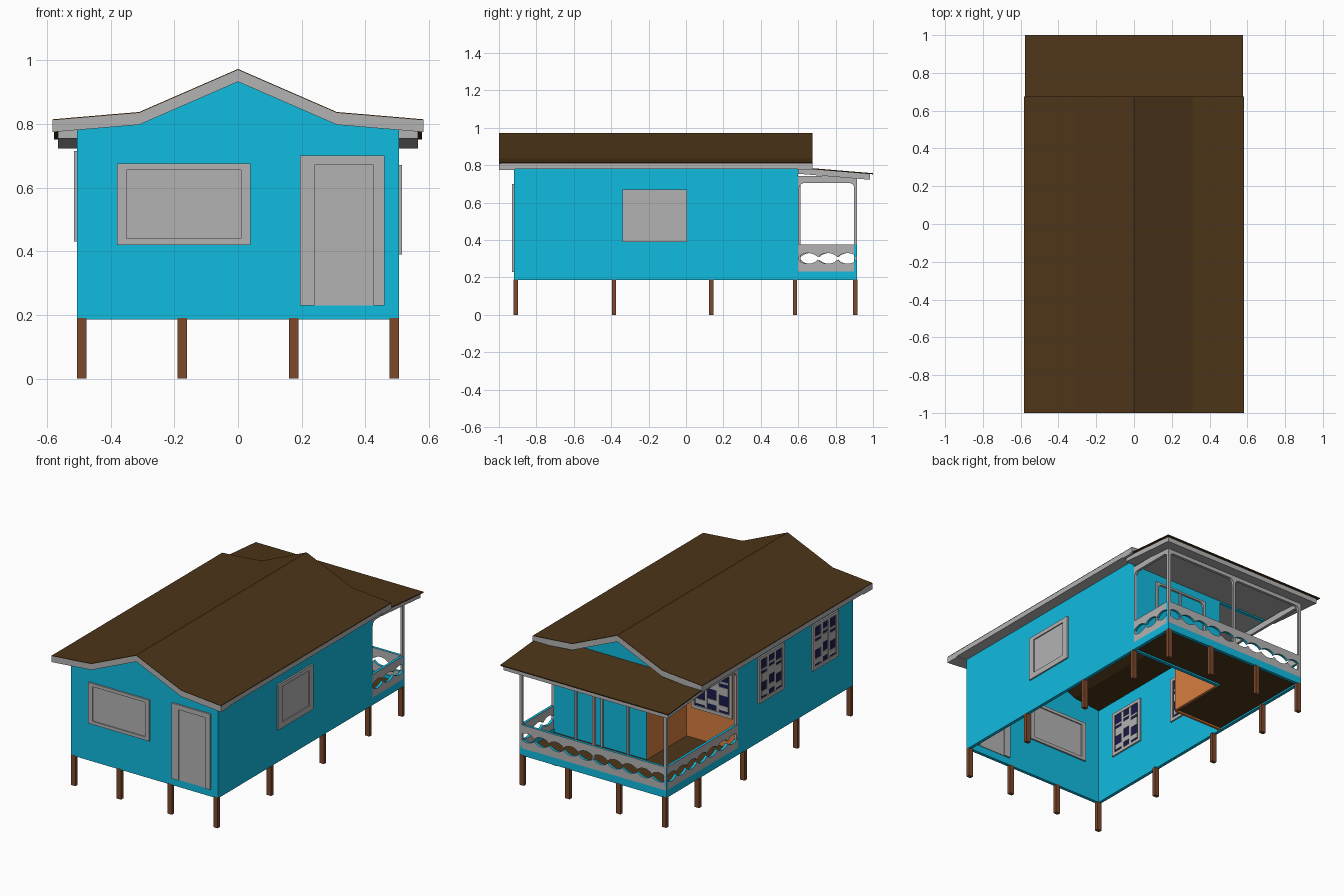
import bpy, bmesh, math

if "Cube" in bpy.data.objects:
    bpy.data.objects.remove(bpy.data.objects["Cube"])


def material(name, rgb):
    m = bpy.data.materials.new(name)
    m.diffuse_color = (*rgb, 1)
    m.use_nodes = True
    m.node_tree.nodes["Principled BSDF"].inputs["Base Color"].default_value = m.diffuse_color
    return m


CYAN = material("cyan paint", (0.005, 0.5, 0.74))
BROWN = material("dark brown", (0.075, 0.036, 0.01))
WOOD = material("stilt wood", (0.2, 0.065, 0.025))
ORANGE = material("orange paint", (0.68, 0.21, 0.05))
NAVY = material("navy glass", (0.01, 0.01, 0.07))
GREY = material("grey", (0.45, 0.45, 0.45))


def finish(name, bm, mats):
    bmesh.ops.recalc_face_normals(bm, faces=bm.faces)
    me = bpy.data.meshes.new(name)
    bm.to_mesh(me)
    bm.free()
    for m in mats:
        me.materials.append(m)
    ob = bpy.data.objects.new(name, me)
    bpy.context.collection.objects.link(ob)
    return ob


def place(axis, u, v, w):
    return {"x": (w, u, v), "y": (u, w, v), "z": (u, v, w)}[axis]


def add_prism(bm, axis, pts, a, b):
    lo = [bm.verts.new(place(axis, u, v, a)) for u, v in pts]
    hi = [bm.verts.new(place(axis, u, v, b)) for u, v in pts]
    bm.faces.new(lo)
    bm.faces.new(hi)
    for i in range(len(pts)):
        j = (i + 1) % len(pts)
        bm.faces.new((lo[i], lo[j], hi[j], hi[i])).material_index = 1


def prism(name, axis, pts, a, b, mat, edge=None):
    bm = bmesh.new()
    add_prism(bm, axis, pts, a, b)
    return finish(name, bm, [mat, edge or mat])


def rect(u0, u1, v0, v1):
    return [(u0, v0), (u1, v0), (u1, v1), (u0, v1)]


def layer(pts, d1, d2):
    return [(u, v - d1) for u, v in pts] + [(u, v - d2) for u, v in reversed(pts)]


def rects(name, axis, items, a, b, mat):
    bm = bmesh.new()
    for r in items:
        add_prism(bm, axis, rect(*r), a, b)
    return finish(name, bm, [mat, mat])


W, T = 0.505, 0.02            # half width, wall thickness
Y0, YB, Y1 = -0.92, 0.60, 0.915  # front wall, back wall, porch edge
XI, YI = -0.15, 0.21          # corner of the porch recess
Z0, ZT = 0.185, 0.80

# Stilts around the edge
stilt_x = (-0.49, -0.175, 0.175, 0.49)
stilt_y = (-0.91, -0.385, 0.135, 0.582, 0.905)
rects("stilts", "z",
      [(x - 0.015, x + 0.015, y - 0.011, y + 0.011)
       for x in stilt_x for y in stilt_y
       if abs(x) > 0.4 or y in (stilt_y[0], stilt_y[-1])],
      0, Z0 + 0.005, WOOD)

# Walls
gable_top = [(W, ZT), (0.31, 0.82), (0, 0.95), (-0.31, 0.82), (-W, ZT)]
prism("front_wall", "y", [(-W, Z0), (W, Z0)] + gable_top, Y0, Y0 + T, CYAN)
prism("back_wall", "y", [(-W, 0.745), (XI, 0.745), (XI, Z0), (W, Z0)] + gable_top,
      YB - T, YB, CYAN)
prism("right_wall", "x", rect(Y0, YB, Z0, ZT), W - T, W, CYAN)
prism("left_wall", "x", [(Y0, Z0), (YI, Z0), (YI, 0.745), (YB, 0.745), (YB, ZT), (Y0, ZT)],
      -W, -W + T, CYAN)
prism("recess_side_wall", "x", rect(YI, YB - 0.001, Z0, 0.79), XI - 0.002, XI + 0.015, ORANGE)
prism("recess_back_wall", "y", rect(-W + T, XI, Z0, 0.79), YI - 0.015, YI, ORANGE)
prism("recess_ceiling", "z", rect(-W + T, XI, YI, YB), 0.745, 0.752, GREY)

# Porch floor and edge beams
prism("porch_floor", "z",
      [(-W + 0.005, YI), (XI, YI), (XI, YB), (W - 0.005, YB),
       (W - 0.005, Y1 - 0.005), (-W + 0.005, Y1 - 0.005)], 0.195, 0.21, BROWN)
prism("floor_beam_back", "y", rect(-W, W, Z0, 0.232), Y1 - T, Y1, CYAN)
prism("floor_beam_left", "x", rect(YI, Y1, Z0, 0.232), -W, -W + T, CYAN)
prism("floor_beam_right", "x", rect(YB, Y1, Z0, 0.232), W - T, W, CYAN)


# Scalloped railings: two boards with wavy facing edges
def railing(name, axis, u0, u1, a, b):
    n = max(1, round((u1 - u0) / 0.1))
    steps = n * 8
    us = [u0 + (u1 - u0) * i / steps for i in range(steps + 1)]
    wave = [0.022 * abs(math.sin(math.pi * i / 8)) ** 0.7 for i in range(steps + 1)]
    upper = [(u, 0.308 + w) for u, w in zip(us, wave)] + [(u1, 0.375), (u0, 0.375)]
    lower = [(u, 0.295 - w) for u, w in zip(us, wave)] + [(u1, 0.23), (u0, 0.23)]
    bm = bmesh.new()
    add_prism(bm, axis, upper, a, b)
    add_prism(bm, axis, lower, a, b)
    finish(name, bm, [GREY, CYAN])


railing("railing_back", "y", -W, W, Y1 - 0.016, Y1)
railing("railing_left", "x", YI, Y1, -W, -W + 0.016)
railing("railing_right", "x", YB, Y1, W - 0.016, W)


# Porch posts joined by a header with rounded corners
def arch(name, axis, u0, u1, a, b, z0=0.23, z1=0.742, zi=0.705, p=0.014, r=0.03):
    pts = [(u1, z0), (u1, z1), (u0, z1), (u0, z0), (u0 + p, z0)]
    for i in range(6):
        t = math.pi - math.pi / 2 * i / 5
        pts.append((u0 + p + r + r * math.cos(t), zi - r + r * math.sin(t)))
    for i in range(6):
        t = math.pi / 2 * (1 - i / 5)
        pts.append((u1 - p - r + r * math.cos(t), zi - r + r * math.sin(t)))
    pts.append((u1 - p, z0))
    prism(name, axis, pts, a, b, GREY)


arch("porch_frame_back_a", "y", -W, 0.007, Y1 - 0.018, Y1 - 0.001)
arch("porch_frame_back_b", "y", -0.007, W, Y1 - 0.018, Y1 - 0.001)
arch("porch_frame_left", "x", YI, Y1, -W + 0.001, -W + 0.018)
arch("porch_frame_right", "x", YB - 0.01, Y1, W - 0.018, W - 0.001)
arch("back_door_frame", "y", -0.03, 0.34, YB, YB + 0.012, z0=0.21, z1=0.70, zi=0.688, p=0.012)
rects("back_door_mullion", "y", [(0.149, 0.161, 0.21, 0.69)], YB, YB + 0.008, GREY)

# Main roof: brown covering with grey trim below the overhangs only
prof = [(-0.582, 0.814), (-0.31, 0.837), (0, 0.972), (0.31, 0.837), (0.582, 0.814)]
prism("roof_covering", "y", layer(prof, 0, 0.007), -1.0, 0.675, BROWN)
prism("roof_trim_front", "y", layer(prof, 0.003, 0.04), -1.0005, Y0 + 0.005, GREY)
prism("roof_trim_back", "y", layer(prof, 0.003, 0.04), YB - 0.005, 0.6755, GREY)
for name, s in (("left", -1), ("right", 1)):
    eave = [(s * 0.5, 0.821), (s * 0.5825, 0.814)]
    prism("eave_trim_" + name, "y", layer(eave, 0.005, 0.034), -0.99, 0.67, GREY)

# Porch roof
shed = [(YB, 0.790), (1.0, 0.757)]
prism("porch_roof_covering", "x", layer(shed, 0, 0.006), -0.578, 0.578, BROWN)
prism("porch_roof_trim", "x", layer([(YB, 0.790), (0.985, 0.758)], 0.006, 0.036),
      -0.565, 0.565, GREY)


# Windows and doors: frame ring around a panel, showing on both wall faces
def window(name, axis, wall, out, u, z, iu, iz, pane=GREY, bars=()):
    (u0, u1), (z0, z1), (a0, a1), (b0, b1) = u, z, iu, iz
    ring = [(u0, a0, z0, z1), (a1, u1, z0, z1), (a0, a1, b1, z1)]
    if b0 > z0:
        ring.append((a0, a1, z0, b0))
    rects(name + "_frame", axis, ring, wall + out * 0.01, wall - out * (T + 0.01), GREY)
    prism(name + "_panel", axis, rect(a0, a1, b0, b1),
          wall + out * 0.003, wall - out * (T + 0.003), pane)
    if bars:
        rects(name + "_bars", axis, bars, wall + out * 0.007, wall - out * (T + 0.007), GREY)


def lattice(a0, a1, b0, b1):
    w, h = (a1 - a0) / 3, b1 - b0
    cols = [(a0 + w * i - 0.008, a0 + w * i + 0.008, b0, b1) for i in (1, 2)]
    rows = []
    for i in range(3):
        for f, t in ((0.06, 0.03), (0.42, 0.05), (0.7, 0.012)):
            zc = b0 + h * f + 0.02 * (i % 2)
            rows.append((a0 + w * i + 0.0085, a0 + w * (i + 1) - 0.0085, zc, zc + t))
    return cols + rows


window("front_window", "y", Y0, -1, (-0.38, 0.04), (0.42, 0.675), (-0.35, 0.01), (0.44, 0.655))
window("front_door", "y", Y0, -1, (0.195, 0.46), (0.23, 0.70), (0.24, 0.425), (0.23, 0.67))
window("right_window", "x", W, 1, (-0.34, 0.005), (0.39, 0.67), (-0.298, -0.035), (0.425, 0.645))
for i, y in enumerate((-0.64, -0.11)):
    inner = (y - 0.105, y + 0.105, 0.45, 0.695)
    window("left_window_%d" % (i + 1), "x", -W, -1, (y - 0.127, y + 0.127), (0.43, 0.715),
           inner[:2], inner[2:], NAVY, lattice(*inner))
inner = (-0.45, -0.21, 0.42, 0.68)
window("recess_window", "y", YI, 1, (-0.47, -0.19), (0.40, 0.70),
       inner[:2], inner[2:], NAVY, lattice(*inner))
